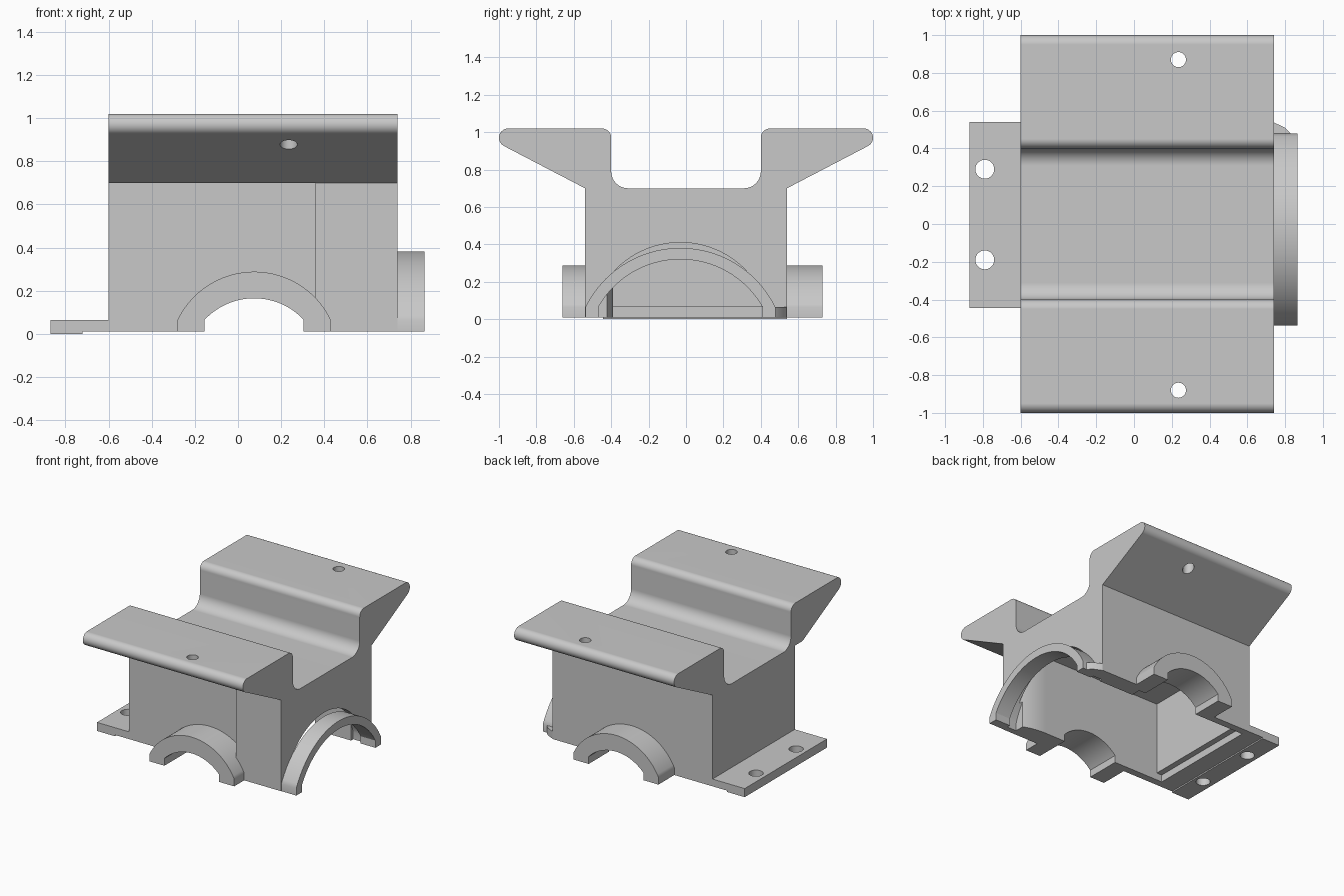
import bpy, bmesh, math
from mathutils import Vector

if "Cube" in bpy.data.objects:
    bpy.data.objects.remove(bpy.data.objects["Cube"], do_unlink=True)

grey = bpy.data.materials.new("cast_grey")
grey.use_nodes = True
colour = (0.58, 0.58, 0.58, 1)
grey.diffuse_color = colour
grey.node_tree.nodes["Principled BSDF"].inputs["Base Color"].default_value = colour


def extrude(name, profile, axis, start, end):
    """Extrude a flat outline along x, y or z."""
    place = {"x": lambda u, v: (start, u, v),
             "y": lambda u, v: (u, start, v),
             "z": lambda u, v: (u, v, start)}[axis]
    bm = bmesh.new()
    face = bm.faces.new([bm.verts.new(place(u, v)) for u, v in profile])
    moved = bmesh.ops.extrude_face_region(bm, geom=[face])["geom"]
    shift = Vector([(end - start) * (axis == a) for a in "xyz"])
    bmesh.ops.translate(bm, vec=shift,
                        verts=[g for g in moved if isinstance(g, bmesh.types.BMVert)])
    bmesh.ops.recalc_face_normals(bm, faces=bm.faces)
    mesh = bpy.data.meshes.new(name)
    bm.to_mesh(mesh)
    bm.free()
    mesh.materials.append(grey)
    obj = bpy.data.objects.new(name, mesh)
    bpy.context.collection.objects.link(obj)
    return obj


def cut(target, *cutters):
    """Subtract the cutters and remove them."""
    bpy.context.view_layer.objects.active = target
    for cutter in cutters:
        mod = target.modifiers.new("cut", "BOOLEAN")
        mod.operation = "DIFFERENCE"
        mod.solver = "EXACT"
        mod.object = cutter
        bpy.ops.object.modifier_apply(modifier=mod.name)
        bpy.data.objects.remove(cutter, do_unlink=True)


def rect(u0, u1, v0, v1):
    return [(u0, v0), (u1, v0), (u1, v1), (u0, v1)]


def arc(cu, cv, r, a0, a1, steps=10):
    angles = [math.radians(a0 + (a1 - a0) * i / steps) for i in range(steps + 1)]
    return [(cu + r * math.cos(a), cv + r * math.sin(a)) for a in angles]


def arch(cu, cv, r, foot, spring=0.065):
    """Arc from one springing line to the other with straight feet."""
    a = math.degrees(math.asin((spring - cv) / r))
    pts = arc(cu, cv, r, a, 180 - a, 40)
    return [(pts[0][0], foot)] + pts + [(pts[-1][0], foot)]


def hole(x, y, r, z0, z1):
    return extrude("hole_cutter", arc(x, y, r, 0, 360 - 360 / 32, 31), "z", z0, z1)


# Main housing: mirrored half profile with flared wings and a top channel
base = 0.01
half = [(0.54, base), (0.54, 0.70)]
half += arc(0.95, 0.97, 0.05, -63, 90)
half += arc(0.45, 0.97, 0.05, 90, 180)
half += arc(0.31, 0.79, 0.09, 0, -90)
housing = extrude("housing", half + [(-u, v) for u, v in reversed(half)], "x", -0.6, 0.74)

# Hollow interior: thin walls, stepped back wall, front wall flared at the end
cavity = [(-0.535, -0.39)] + arc(0.48, -0.89, 0.5, 90, 66)
cavity += [(cavity[-1][0], 0.41), (0.36, 0.41), (0.36, 0.485), (-0.535, 0.485)]
bore = (0.075, -0.15, 0.3145)
end_bore = (-0.03, -0.185, 0.505)

# Recessed front wall, undercut end wall, side bores, end opening, wing holes
cut(housing,
    extrude("recess_cutter", rect(-0.7, 0.36, -0.6, -0.445), "z", -0.1, 0.699),
    extrude("cavity_cutter", cavity, "z", -0.1, 0.62),
    extrude("undercut_cutter", rect(-0.58, -0.5, -0.39, 0.485), "z", -0.1, 0.065),
    extrude("end_cutter", arch(-0.03, -0.077, 0.487, -0.1), "x", 0.66, 0.8),
    extrude("bore_cutter", arch(*bore, -0.1), "y", -0.8, 0.8),
    hole(0.235, 0.87, 0.04, 0.6, 1.2),
    hole(0.235, -0.88, 0.04, 0.6, 1.2))

# Side bearing arches and the large end arch
parts = [housing]
side_outer = (0.075, -0.106, 0.394)
for name, axis, outer, inner, start, end in (
        ("front_arch", "y", side_outer, bore, -0.66, -0.44),
        ("back_arch", "y", side_outer, bore, 0.535, 0.73),
        ("end_arch", "x", (-0.03, -0.185, 0.566), end_bore, 0.74, 0.865)):
    ring = arch(*outer, base) + arch(*inner, base)[::-1]
    parts.append(extrude(name, ring, axis, start, end))

# Small corner tab beside the end arch
tab = [(0.735, 0.42), (0.84, 0.42), (0.84, 0.47), (0.80, 0.51), (0.735, 0.54)]
parts.append(extrude("corner_tab", tab, "z", base, 0.065))

# Mounting flange with a thicker outer pad and two bolt holes
outline = [(-0.87, 0), (-0.72, 0), (-0.72, base), (-0.595, base),
           (-0.595, 0.065), (-0.87, 0.065)]
flange = extrude("mounting_flange", outline, "y", -0.445, 0.54)
cut(flange, hole(-0.79, 0.29, 0.05, -0.1, 0.2), hole(-0.79, -0.19, 0.05, -0.1, 0.2))
parts.append(flange)

# Smooth the rounded surfaces and keep the edges crisp
bpy.ops.object.select_all(action="DESELECT")
for part in parts:
    part.select_set(True)
bpy.context.view_layer.objects.active = housing
bpy.ops.object.shade_smooth_by_angle(angle=math.radians(30))
for part in parts:
    part.modifiers.new("flat_face_normals", "WEIGHTED_NORMAL").keep_sharp = True
